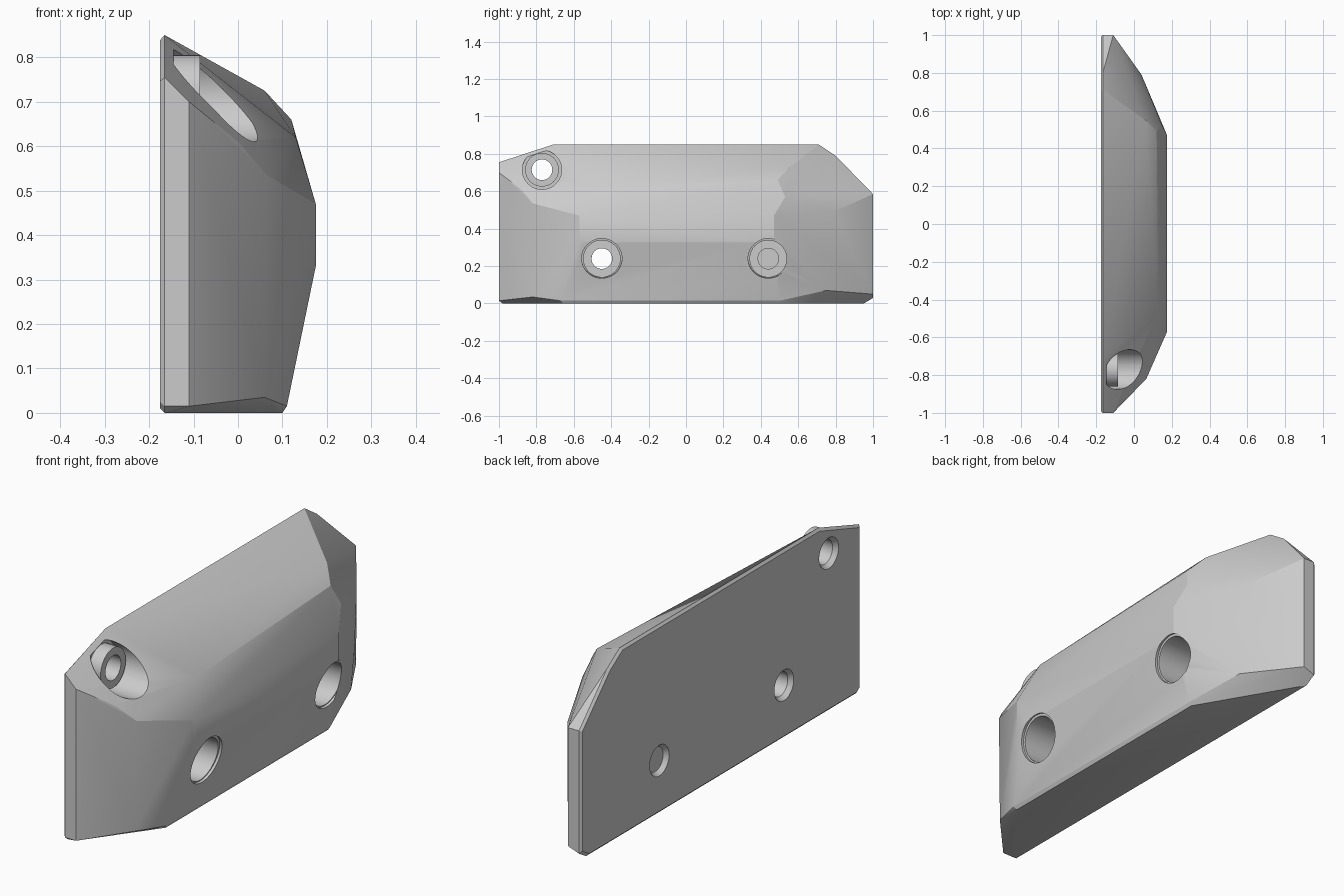
import bpy, bmesh, math
from mathutils import Matrix, Vector

cube = bpy.data.objects.get("Cube")
if cube:
    bpy.data.objects.remove(cube, do_unlink=True)

grey = bpy.data.materials.new("plain grey")
grey.use_nodes = True
GREY = (0.6, 0.6, 0.6, 1)
grey.diffuse_color = GREY
grey.node_tree.nodes["Principled BSDF"].inputs["Base Color"].default_value = GREY


def make(name, bm):
    bmesh.ops.recalc_face_normals(bm, faces=bm.faces)
    mesh = bpy.data.meshes.new(name)
    bm.to_mesh(mesh)
    bm.free()
    mesh.materials.append(grey)
    obj = bpy.data.objects.new(name, mesh)
    bpy.context.collection.objects.link(obj)
    return obj


def cone(name, y, z, x0, x1, r0, r1, tilt=0):
    """Round solid along x from x0 to x1."""
    bm = bmesh.new()
    place = (Matrix.Translation(((x0 + x1) / 2, y, z))
             @ Matrix.Rotation(math.pi / 2 + tilt, 4, 'Y'))
    bmesh.ops.create_cone(bm, cap_ends=True, segments=48, radius1=r0,
                          radius2=r1, depth=x1 - x0, matrix=place)
    return make(name, bm)


def boolean(target, tool, operation='DIFFERENCE'):
    mod = target.modifiers.new(tool.name, 'BOOLEAN')
    mod.operation = operation
    mod.solver = 'EXACT'
    mod.object = tool
    bpy.context.view_layer.objects.active = target
    bpy.ops.object.modifier_apply(modifier=mod.name)
    bpy.data.objects.remove(tool, do_unlink=True)


# Faceted block: rim of the flat back, then the facet corners
rim = [(-1, 0.015), (-1, 0.755), (-0.71, 0.85), (0.71, 0.85), (0.8, 0.79),
       (1, 0.585), (1, 0.03), (0.95, 0), (-0.98, 0)]
corners = [(-0.165, y, z) for y, z in rim]
corners += [(-0.175, y * 0.99, 0.42 + (z - 0.42) * 0.975) for y, z in rim]
corners += [
    # front end
    (-0.11, -1, 0.015), (-0.11, -1, 0.70), (0, -0.88, 0.61),
    (0.065, -0.82, 0.535), (0.06, -0.82, 0.035), (0.11, -0.67, 0.015),
    # raised band along the middle
    (0.175, -0.57, 0.47), (0.175, -0.57, 0.33), (0.175, 0.47, 0.47),
    (0.175, 0.47, 0.33), (0.13, -0.47, 0.62), (0.12, 0.49, 0.66),
    (0.06, 0.55, 0.725), (0.145, 0.53, 0.57),
    # back end
    (0.04, 0.79, 0.49), (0.05, 0.76, 0.25), (0.04, 0.75, 0.07),
    (-0.11, 1, 0.585), (-0.11, 1, 0.05), (0.11, 0.5, 0.015),
    # underside
    (0.1, -0.66, 0), (0.1, 0.5, 0),
]
bm = bmesh.new()
for co in corners:
    bm.verts.new(Vector(co))
hull = bmesh.ops.convex_hull(bm, input=bm.verts)
bmesh.ops.delete(bm, geom=list({v for v in hull["geom_interior"]
                               if isinstance(v, bmesh.types.BMVert)}), context='VERTS')
bmesh.ops.dissolve_limit(bm, angle_limit=0.02, verts=bm.verts, edges=bm.edges)
block = make("faceted_block", bm)

SEAT = -0.085
LOW = [(-0.45, 0.24), (0.44, 0.24)]
TOP = (-0.77, 0.715)

# Recess and washer boss of the upper bolt hole
boolean(block, cone("recess", *TOP, -0.145, 0.3, 0.105, 0.105))
boolean(block, cone("boss", *TOP, -0.16, SEAT, 0.09, 0.09), 'UNION')

# Lower counterbores with a lip that follows the sloping face
for y, z in LOW:
    boolean(block, cone("counterbore", y, z, SEAT, 0.3, 0.098, 0.098))
    boolean(block, cone("lip", y, z, 0.145, 0.175, 0.108, 0.108, 0.2))

# Bolt holes right through, flared at the back
for y, z in LOW + [TOP]:
    boolean(block, cone("bolt_hole", y, z, -0.3, 0.3, 0.055, 0.055))
    boolean(block, cone("flare", y, z, -0.18, -0.155, 0.073, 0.055))

bpy.ops.object.select_all(action='DESELECT')
block.select_set(True)
bpy.context.view_layer.objects.active = block
bpy.ops.object.shade_smooth_by_angle(angle=math.radians(20))
